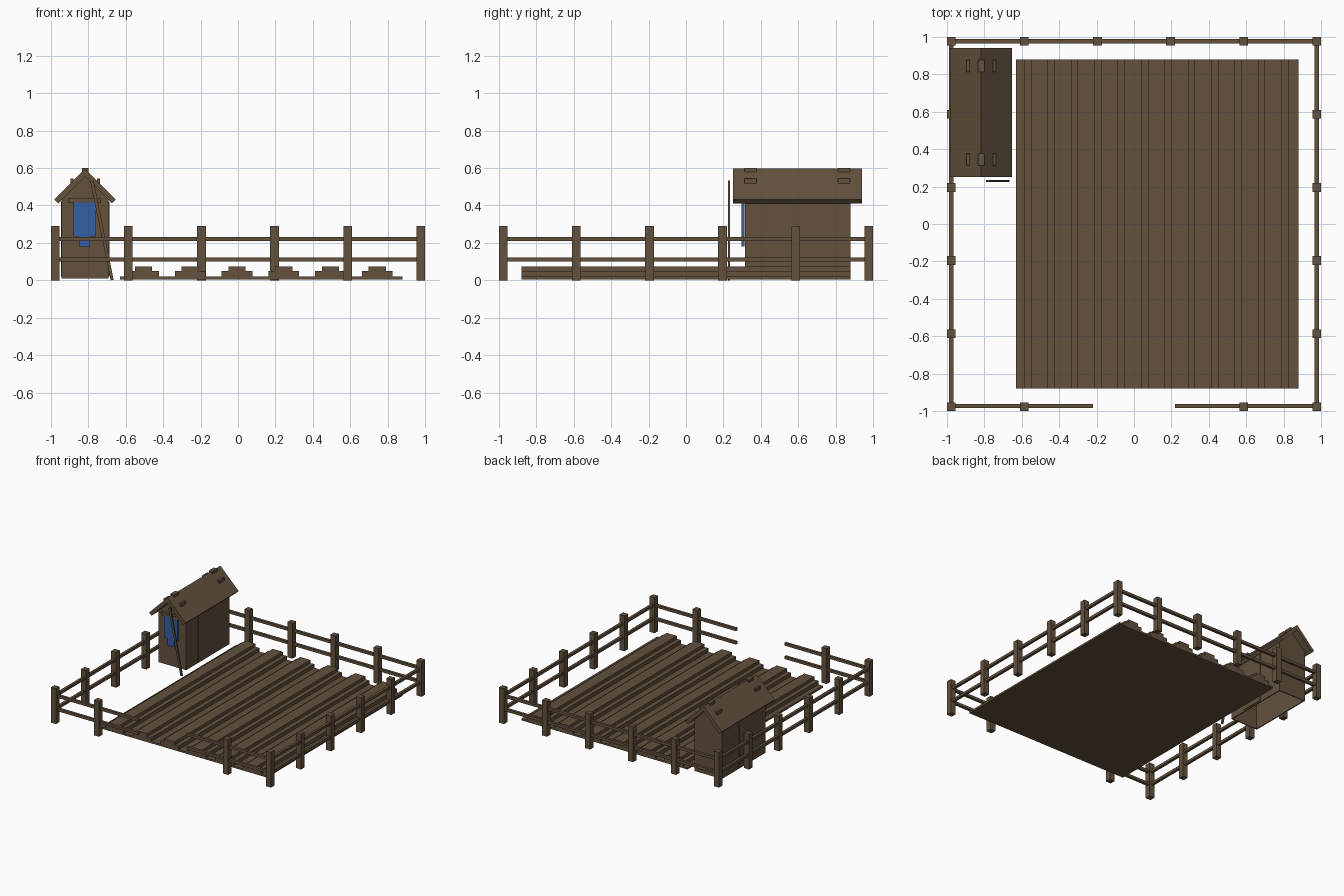
import bpy, bmesh
from mathutils import Vector

cube = bpy.data.objects.get("Cube")
if cube:
    bpy.data.objects.remove(cube, do_unlink=True)


def make_material(name, rgb):
    m = bpy.data.materials.new(name)
    m.use_nodes = True
    m.diffuse_color = (*rgb, 1)
    m.node_tree.nodes["Principled BSDF"].inputs["Base Color"].default_value = (*rgb, 1)
    return m


WOOD = make_material("brown wood", (0.125, 0.083, 0.048))
BLUE = make_material("blue cloth", (0.035, 0.115, 0.38))


def prism(name, pts, y0, y1, mat=WOOD, open_bottom=False):
    """Extrude an x-z outline along y."""
    bm = bmesh.new()
    face = bm.faces.new([bm.verts.new((x, y0, z)) for x, z in pts])
    ext = bmesh.ops.extrude_face_region(bm, geom=[face])
    moved = [g for g in ext["geom"] if isinstance(g, bmesh.types.BMVert)]
    bmesh.ops.translate(bm, vec=Vector((0, y1 - y0, 0)), verts=moved)
    bmesh.ops.recalc_face_normals(bm, faces=bm.faces)
    if open_bottom:
        low = min(bm.faces, key=lambda f: f.calc_center_median().z)
        bmesh.ops.delete(bm, geom=[low], context="FACES")
    me = bpy.data.meshes.new(name)
    bm.to_mesh(me)
    bm.free()
    me.materials.append(mat)
    ob = bpy.data.objects.new(name, me)
    bpy.context.collection.objects.link(ob)
    return ob


def box(name, x, y, z, mat=WOOD):
    pts = [(x[0], z[0]), (x[1], z[0]), (x[1], z[1]), (x[0], z[1])]
    return prism(name, pts, y[0], y[1], mat)


# Fence posts around the perimeter, leaving the gateway open at the front
E, H = 0.977, 0.023
steps = [-E + 2 * E * i / 5 for i in range(6)]
for i, px in enumerate(steps):
    for j, py in enumerate(steps):
        if i not in (0, 5) and j not in (0, 5):
            continue
        if j == 0 and i in (2, 3):
            continue
        box(f"fence_post_{i}_{j}", (px - H, px + H), (py - H, py + H), (0, 0.29))

# Fence rails in two heights
T = 0.011
for level, z in (("lower", (0.10, 0.122)), ("upper", (0.21, 0.232))):
    box(f"back_rail_{level}", (-E, E), (E - T, E + T), z)
    for side, s in (("left", 1), ("right", -1)):
        box(f"{side}_rail_{level}", (s * E - T, s * E + T), (-E, E), z)
        xs = sorted((s * 0.22, s * E))
        box(f"front_rail_{side}_{level}", xs, (-E - T + 0.004, -E + T + 0.004), z)

# Field bed with stepped ridges
box("field_bed", (-0.63, 0.88), (-0.88, 0.88), (0.005, 0.02))
for i in range(6):
    c = -0.505 + 0.25 * i
    a, b = 0.082, 0.046
    outline = [(c - a, 0.018), (c + a, 0.018), (c + a, 0.05), (c + b, 0.05),
               (c + b, 0.075), (c - b, 0.075), (c - b, 0.05), (c - a, 0.05)]
    prism(f"field_ridge_{i}", outline, -0.88, 0.88)

# Shed walls, hollow and open underneath
C = -0.8175
W = 0.125
walls = prism("shed_walls", [(C - W, 0.01), (C + W, 0.01), (C + W, 0.43),
                             (C, 0.555), (C - W, 0.43)], 0.315, 0.88, open_bottom=True)
solid = walls.modifiers.new("thickness", "SOLIDIFY")
solid.thickness = 0.012
solid.offset = -1

# Middle side planks standing slightly proud of the walls
for side, s in (("left", 1), ("right", -1)):
    xs = sorted((C + s * (W - 0.005), C + s * (W + 0.005)))
    box(f"shed_{side}_plank", xs, (0.47, 0.66), (0.02, 0.42))

# Roof slabs meeting at the ridge
for side, s in (("left", 1), ("right", -1)):
    slab = [(C, 0.597), (C + s * 0.165, 0.432), (C + s * 0.144, 0.411), (C, 0.555)]
    prism(f"roof_{side}", slab, 0.25, 0.94)

# Roof pegs
for n, y in enumerate((0.345, 0.845)):
    ys = (y - 0.032, y + 0.032)
    box(f"ridge_peg_{n}", (C - 0.017, C + 0.017), ys, (0.575, 0.601))
    for side, s in (("left", 1), ("right", -1)):
        px = C + s * 0.071
        box(f"roof_peg_{side}_{n}", (px - 0.008, px + 0.008), ys, (0.50, 0.544))

# Doorway cloth with a narrower tail, hung from a bar
cloth = [(-0.88, 0.42), (-0.88, 0.235), (-0.85, 0.235), (-0.85, 0.18),
         (-0.79, 0.18), (-0.79, 0.235), (-0.76, 0.235), (-0.76, 0.42)]
prism("door_cloth", cloth, 0.297, 0.312, BLUE)
box("cloth_bar", (-0.907, -0.733), (0.293, 0.316), (0.415, 0.437))

# Pole leaning in front of the shed
prism("leaning_pole", [(-0.681, 0.0), (-0.665, 0.003), (-0.772, 0.533), (-0.79, 0.53)],
      0.224, 0.236)
